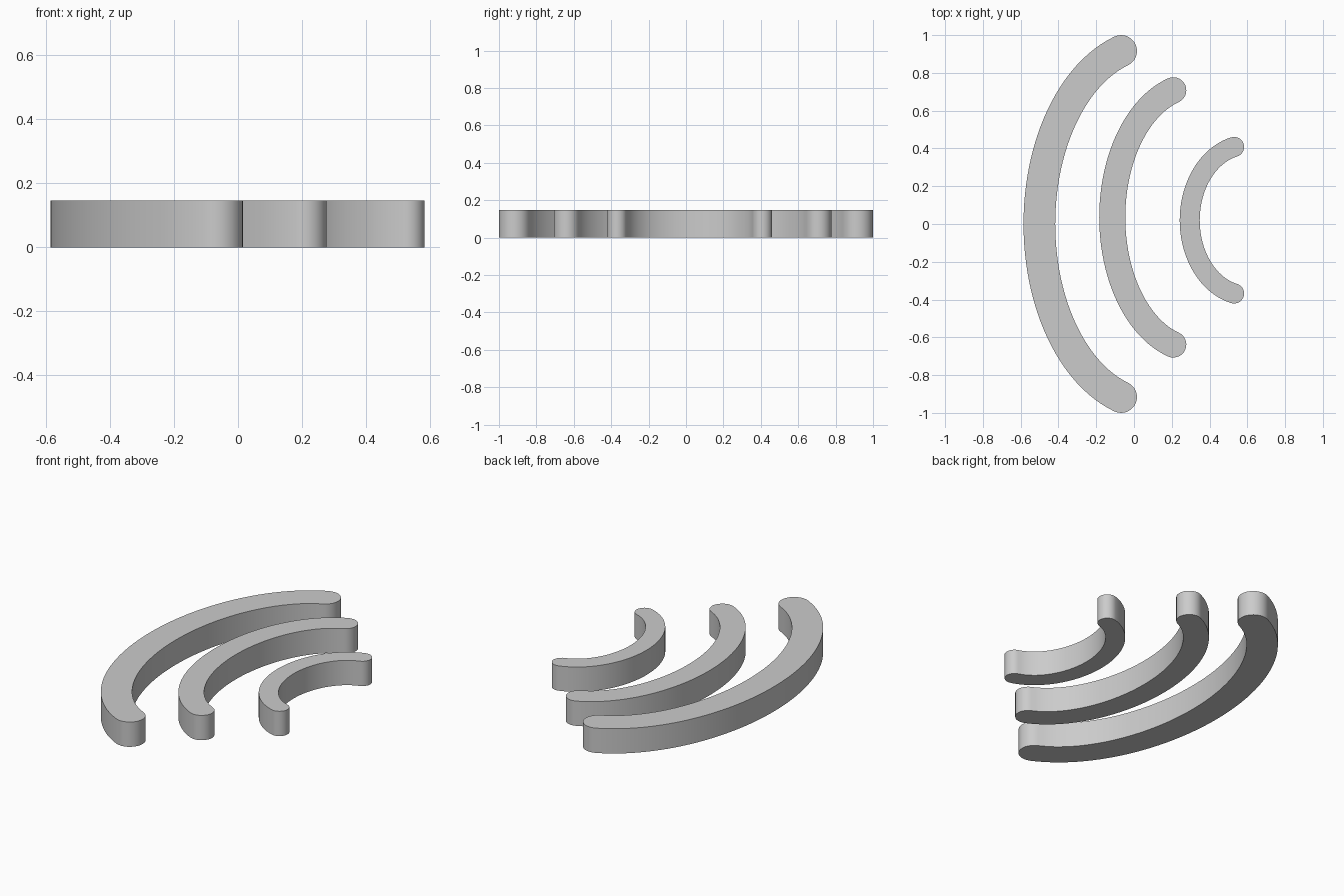
import bpy, bmesh, math
from mathutils import Vector

cube = bpy.data.objects.get("Cube")
if cube:
    bpy.data.objects.remove(cube)

HEIGHT = 0.147
ARC_STEPS = 48
CAP_STEPS = 14

grey = bpy.data.materials.new("plain_grey")
grey.use_nodes = True
colour = (0.6, 0.6, 0.6, 1)
grey.diffuse_color = colour
grey.node_tree.nodes["Principled BSDF"].inputs["Base Color"].default_value = colour


def arc_outline(left, tip_x, mid_y, half_span, radius, end_cos):
    """Closed outline of a round-ended band that follows part of an ellipse."""
    a = (tip_x - left) / (1 - end_cos)
    end = math.acos(end_cos)
    b = half_span / math.sin(end)
    outer, inner = [], []
    for i in range(ARC_STEPS + 1):
        t = -end + 2 * end * i / ARC_STEPS
        p = Vector((left + a - a * math.cos(t), mid_y + b * math.sin(t)))
        tangent = Vector((a * math.sin(t), b * math.cos(t))).normalized()
        n = Vector((-tangent.y, tangent.x)) * radius
        outer.append(p + n)
        inner.append(p - n)

    # Half-circle from one side of the band to the other, turning clockwise
    def cap(start, finish):
        centre = (start + finish) / 2
        x, y = start - centre
        turns = [-math.pi * k / CAP_STEPS for k in range(1, CAP_STEPS)]
        return [centre + Vector((x * math.cos(r) - y * math.sin(r),
                                 x * math.sin(r) + y * math.cos(r))) for r in turns]

    return (outer + cap(outer[-1], inner[-1]) + inner[::-1]
            + cap(inner[0], outer[0]))


def build_band(name, *shape):
    bm = bmesh.new()
    base = bm.faces.new([bm.verts.new((p.x, p.y, 0)) for p in arc_outline(*shape)])
    top = bmesh.ops.extrude_face_region(bm, geom=[base], use_keep_orig=True)
    verts = [g for g in top["geom"] if isinstance(g, bmesh.types.BMVert)]
    bmesh.ops.translate(bm, verts=verts, vec=(0, 0, HEIGHT))
    bmesh.ops.recalc_face_normals(bm, faces=bm.faces)
    mesh = bpy.data.meshes.new(name)
    bm.to_mesh(mesh)
    bm.free()
    mesh.materials.append(grey)
    obj = bpy.data.objects.new(name, mesh)
    bpy.context.collection.objects.link(obj)
    bpy.ops.object.select_all(action="DESELECT")
    obj.select_set(True)
    bpy.context.view_layer.objects.active = obj
    bpy.ops.object.shade_smooth_by_angle(angle=math.radians(35))


# Three nested bands, from the largest to the smallest
build_band("large_arc", -0.501, -0.068, 0, 0.916, 0.084, 0.29)
build_band("middle_arc", -0.115, 0.208, 0.035, 0.673, 0.069, 0.28)
build_band("small_arc", 0.295, 0.53, 0.02, 0.388, 0.053, 0.23)
